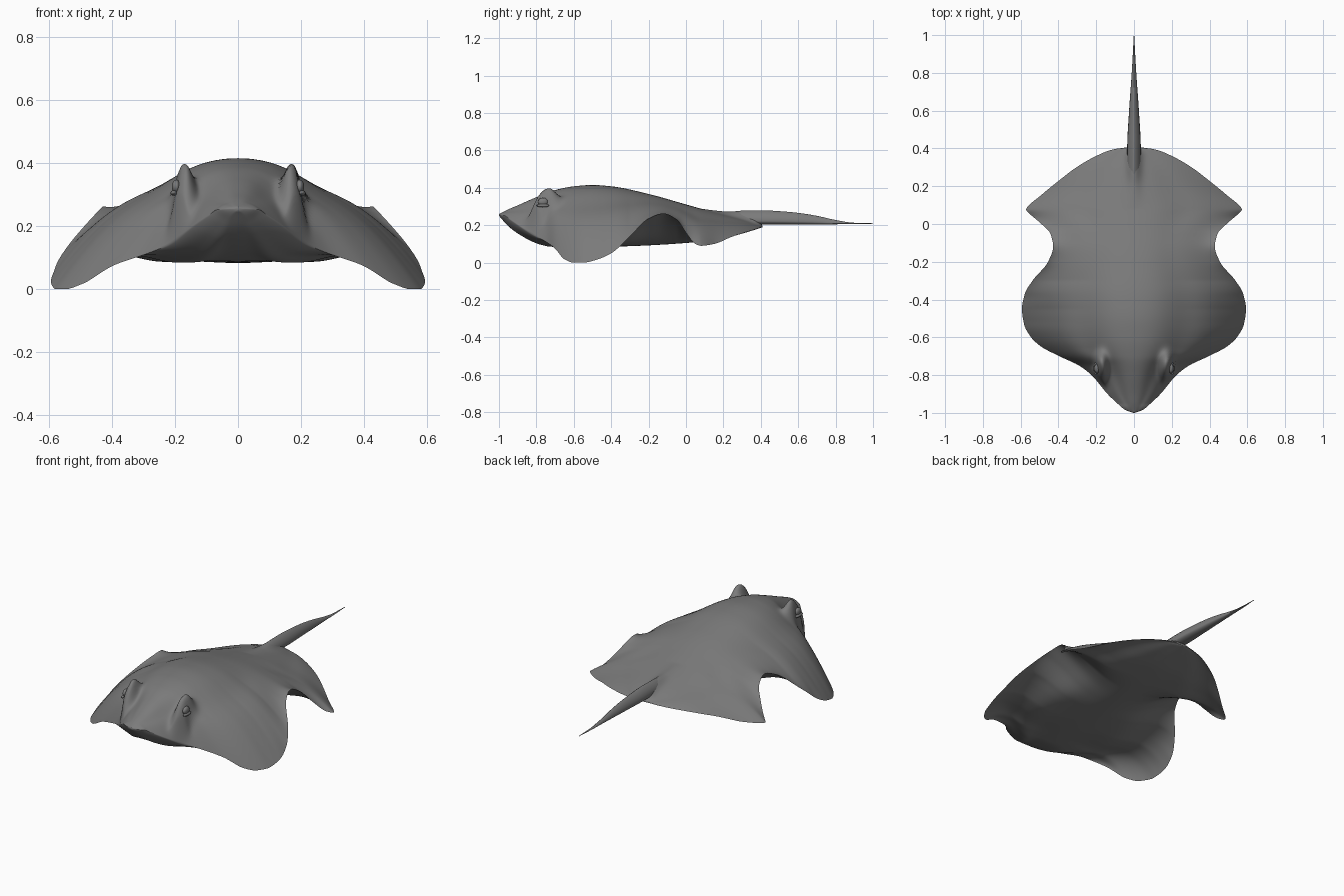
import bpy, bmesh, math

if "Cube" in bpy.data.objects:
    bpy.data.objects.remove(bpy.data.objects["Cube"])

grey = bpy.data.materials.new("slate_grey")
grey.diffuse_color = (0.2, 0.2, 0.2, 1)
grey.use_nodes = True
grey.node_tree.nodes["Principled BSDF"].inputs["Base Color"].default_value = grey.diffuse_color


def curve(points):
    """Smooth monotone interpolation through (x, value) points."""
    xs, vs = zip(*points)
    n = len(xs)
    d = [(vs[i + 1] - vs[i]) / (xs[i + 1] - xs[i]) for i in range(n - 1)]
    m = [d[0]] + [0 if a * b <= 0 else 2 * a * b / (a + b) for a, b in zip(d, d[1:])] + [d[-1]]

    def f(x):
        x = min(max(x, xs[0]), xs[-1])
        i = max(j for j in range(n - 1) if xs[j] <= x)
        h = xs[i + 1] - xs[i]
        s = (x - xs[i]) / h
        return ((2 * s**3 - 3 * s * s + 1) * vs[i] + (s**3 - 2 * s * s + s) * h * m[i]
                + (3 * s * s - 2 * s**3) * vs[i + 1] + (s**3 - s * s) * h * m[i + 1])
    return f


def finish(ob, angle=60):
    me = ob.data
    me.materials.append(grey)
    me.polygons.foreach_set("use_smooth", [True] * len(me.polygons))
    me.set_sharp_from_angle(angle=math.radians(angle))


def loft(name, rings):
    """Skin closed rings of equal length and cap both ends."""
    bm = bmesh.new()
    rows = [[bm.verts.new(p) for p in r] for r in rings]
    k = len(rows[0])
    for a, b in zip(rows, rows[1:]):
        for i in range(k):
            j = (i + 1) % k
            bm.faces.new((a[i], a[j], b[j], b[i]))
    bm.faces.new(rows[0])
    bm.faces.new(rows[-1])
    bmesh.ops.remove_doubles(bm, verts=bm.verts, dist=0.0003)
    bmesh.ops.recalc_face_normals(bm, faces=bm.faces)
    me = bpy.data.meshes.new(name)
    bm.to_mesh(me)
    bm.free()
    ob = bpy.data.objects.new(name, me)
    bpy.context.collection.objects.link(ob)
    finish(ob)


def bump(x, y, cx, cy, sx, sy, power=1):
    return math.exp(-(((x - cx) / sx) ** 2 + ((y - cy) / sy) ** 2) ** power)


# Body: half-width, edge height, back height and belly height along y
width = curve([(-1, 0.002), (-.985, .045), (-.95, .088), (-.9, .14), (-.8, .225), (-.75, .29),
               (-.7, .395), (-.65, .49), (-.6, .545), (-.53, .582), (-.45, .593), (-.37, .578),
               (-.3, .537), (-.2, .455), (-.12, .428), (-.05, .443), (0, .49), (.06, .559),
               (.075, .572), (.085, .568), (.15, .495), (.25, .372), (.3, .305), (.365, .19),
               (.395, .11), (.41, .002)])
edge = curve([(-1, .255), (-.97, .252), (-.95, .238), (-.9, .203), (-.82, .15), (-.75, .112),
              (-.7, .075), (-.65, .018), (-.6, .0), (-.55, .0), (-.48, .015), (-.4, .05),
              (-.3, .14), (-.2, .235), (-.12, .263), (-.05, .23), (0, .16), (.05, .1),
              (.08, .09), (.15, .1), (.25, .14), (.41, .19)])
back = curve([(-1, .26), (-.95, .285), (-.9, .306), (-.8, .35), (-.7, .388), (-.6, .408),
              (-.5, .415), (-.4, .408), (-.2, .367), (0, .311), (.1, .283), (.2, .258),
              (.3, .232), (.41, .196)])
belly = curve([(-1, .25), (-.95, .195), (-.9, .157), (-.8, .112), (-.7, .088), (-.5, .083),
               (-.3, .088), (0, .105), (.2, .13), (.3, .155), (.41, .189)])
# How far the back falls with x behind the front fins, and how flat the belly is
slope = curve([(-.3, .93), (-.2, .8), (-.1, .68), (.08, .6), (.2, .72), (.41, .9)])
flatness = curve([(-1, .8), (-.8, .92), (-.75, 1.05), (-.7, 1.3), (-.6, 1.85), (-.45, 1.7),
                  (.41, 1.6)])
tail_root = curve([(.08, 0), (.2, .016), (.3, .04), (.36, .045), (.41, 0)])

COLS = 80
STEPS = 180


def base_height(x, t, y, w):
    drop = back(y) - edge(y)
    mix = min(max((y + .45) / .15, 0), 1)
    c = (1 - mix) * drop / w**2 + mix * slope(y)
    z = back(y) - c * x * x
    z += (edge(y) - back(y) + c * w * w) * t**8
    return z - .05 * drop * bump(t, 0, .45, 0, .17, 1)


def details(x, t, y):
    """Brow, eye hollow and tail root raised on the upper side."""
    fade = min(1, (1 - t) * 6)
    z = .12 * bump(x, y, .176, -.765, .038, .078, 1.4) * fade
    z -= .035 * bump(x, y, .21, -.75, .018, .03) * fade
    return z + tail_root(y) * bump(x, 0, 0, 0, .035, 1)


rings = []
for k in range(STEPS + 1):
    u = k / STEPS
    u = .75 * u + .25 * (1 - math.cos(math.pi * u)) / 2
    y = -1 + 1.41 * u
    w = width(y)
    upper, lower = [], []
    for c in range(COLS + 1):
        q = 2 * c / COLS - 1
        s = .4 * math.sin(math.pi / 2 * q) + .6 * q
        t = min(abs(s), 1)
        z = base_height(abs(s) * w, t, y, w)
        upper.append((s * w, y, z + details(abs(s) * w, t, y)))
        lower.append((s * w, y, z - (back(y) - belly(y)) * (1 - t * t) ** flatness(y)))
    rings.append(upper + lower[-2:0:-1])
loft("body", rings)

# Tail: tapering ridge growing out of the back
tail_w = curve([(.15, .03), (.25, .036), (.4, .036), (.6, .026), (.8, .012), (1, .001)])
tail_top = curve([(.15, .255), (.22, .268), (.3, .278), (.4, .28), (.5, .275), (.6, .266),
                  (.7, .25), (.8, .228), (.9, .213), (1, .211)])
tail_low = curve([(.15, .22), (.3, .205), (.42, .203), (.9, .206), (1, .208)])
rings = []
for k in range(41):
    y = .15 + .85 * k / 40
    w, hi, lo = tail_w(y), tail_top(y), tail_low(y)
    ring = []
    for i in range(20):
        a = math.tau * i / 20
        sx, sz = math.cos(a), math.sin(a)
        # narrow crest above, flat underside
        z = lo + (hi - lo) * (.25 + .75 * sz if sz > 0 else .25 + .25 * sz)
        ring.append((w * sx * (abs(sx) ** .6 if sz > 0 else 1), y, z))
    rings.append(ring)
loft("tail", rings)

# Eyes under the brows, each with a low lid fold
for side, label in ((-1, "left"), (1, "right")):
    for part, loc, size in (("eye", (.196, -.765, .325), (.014, .026, .022)),
                            ("eyelid", (.203, -.765, .305), (.011, .034, .009))):
        bpy.ops.mesh.primitive_uv_sphere_add(segments=20, ring_count=12, radius=1,
                                             location=(side * loc[0], loc[1], loc[2]))
        ob = bpy.context.object
        ob.name = label + "_" + part
        ob.scale = size
        finish(ob)
